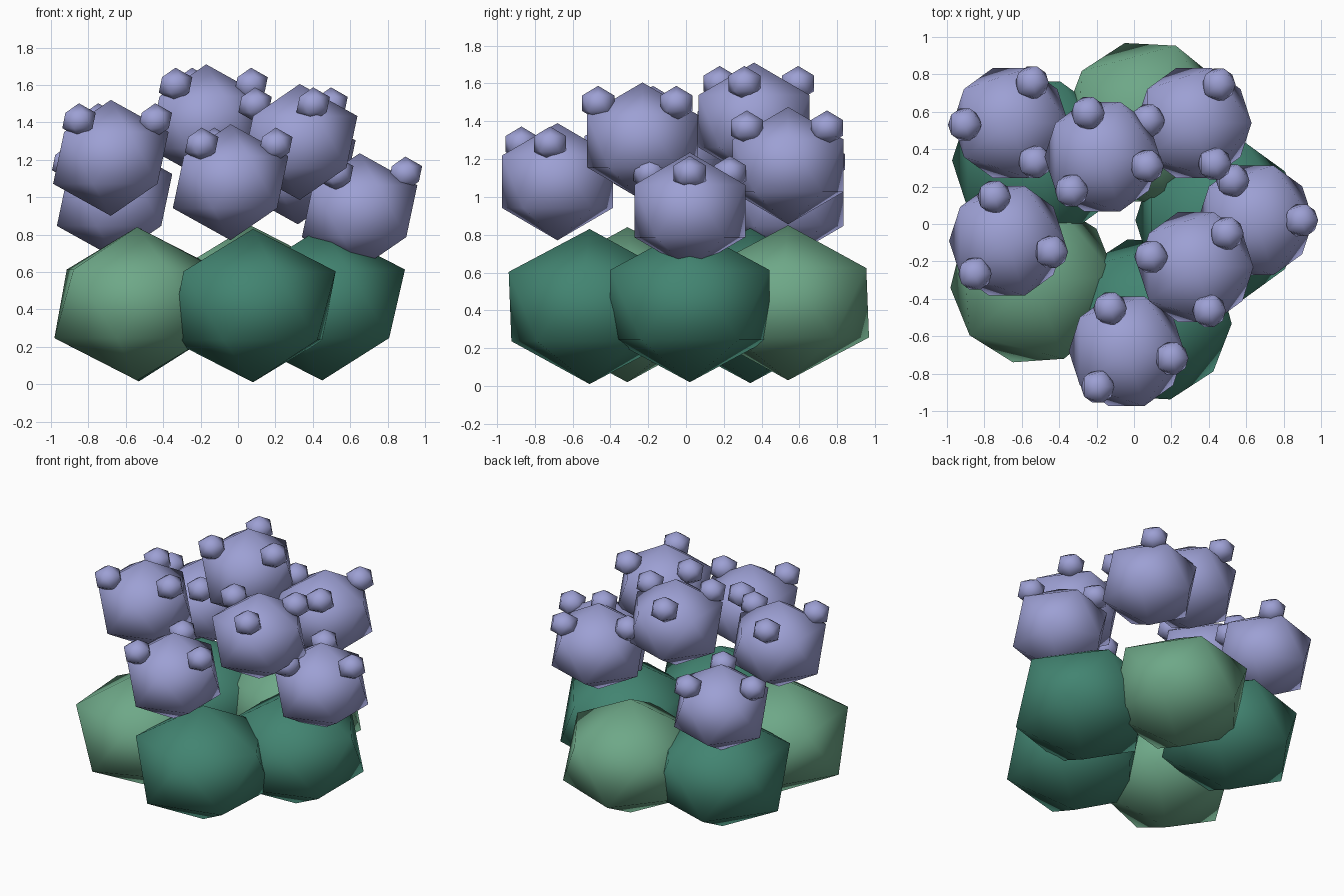
import bpy
import math

if "Cube" in bpy.data.objects:
    bpy.data.objects.remove(bpy.data.objects["Cube"])


def srgb(r, g, b):
    return [((c / 255 + 0.055) / 1.055) ** 2.4 for c in (r, g, b)] + [1.0]


def material(name, rgb):
    m = bpy.data.materials.new(name)
    m.diffuse_color = srgb(*rgb)
    m.use_nodes = True
    m.node_tree.nodes["Principled BSDF"].inputs["Base Color"].default_value = m.diffuse_color
    return m


light_green = material("light_green", (110, 168, 136))
dark_green = material("dark_green", (66, 132, 113))
lilac = material("lilac", (157, 160, 212))


def ball(name, loc, radius, height, mat, turn=0.0):
    """Smooth-shaded icosahedron with its own half height."""
    bpy.ops.mesh.primitive_ico_sphere_add(
        subdivisions=1, radius=1, location=loc,
        rotation=(0, 0, math.radians(turn)))
    ob = bpy.context.object
    ob.name = name
    ob.scale = (radius, radius, height)
    ob.data.materials.append(mat)
    bpy.ops.object.shade_smooth()
    return ob


# Ring of leafy clumps: x, y, z, turn, material
leaves = [
    (-0.54, -0.31, 0.43, 4, light_green),
    (0.08, -0.51, 0.42, -3, dark_green),
    (0.45, 0.02, 0.43, 0, dark_green),
    (0.065, 0.54, 0.44, -3, light_green),
    (-0.53, 0.34, 0.425, 0, dark_green),
]
for i, (x, y, z, turn, mat) in enumerate(leaves):
    ball(f"leaf_clump_{i + 1}", (x, y, z), 0.495, 0.41, mat, turn)

# Blossoms: x, y, z and the direction of the first bud
blossoms = [
    (-0.66, 0.54, 0.985, 62),
    (-0.17, 0.36, 1.40, 108),
    (0.32, 0.54, 1.165, 57),
    (0.65, 0.02, 0.925, 0),
    (0.33, -0.23, 1.295, 47),
    (-0.04, -0.68, 1.08, 111),
    (-0.68, -0.09, 1.21, 106),
]
for i, (x, y, z, angle) in enumerate(blossoms):
    ball(f"blossom_{i + 1}", (x, y, z), 0.345, 0.31, lilac)
    # Three buds on the upper side of each blossom
    for k in range(3):
        a = math.radians(angle + 120 * k)
        ball(f"bud_{i + 1}_{k + 1}",
             (x + 0.245 * math.cos(a), y + 0.245 * math.sin(a), z + 0.2),
             0.1, 0.092, lilac)
